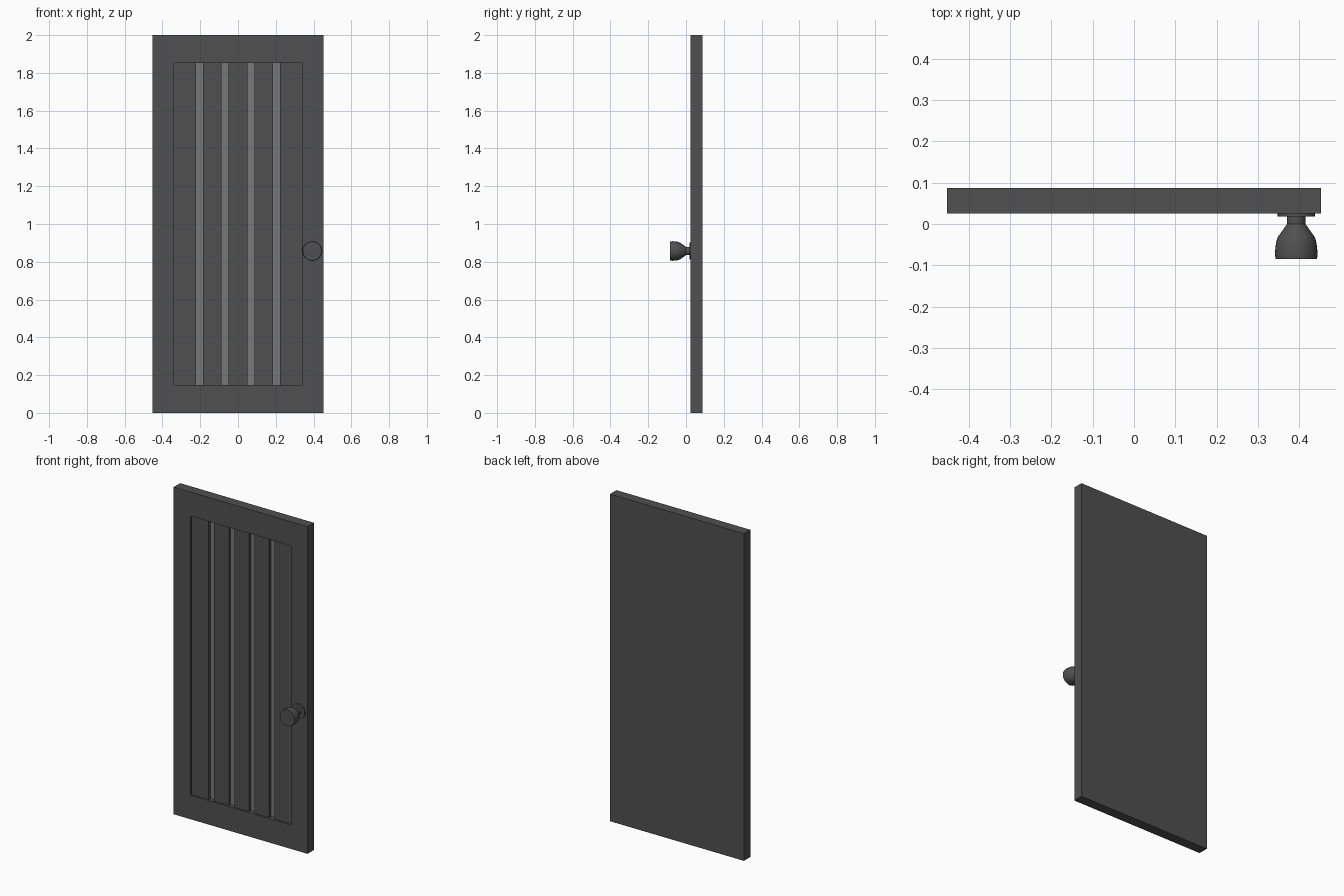
import bpy, bmesh, math
from mathutils import Vector, Matrix

cube = bpy.data.objects.get("Cube")
if cube:
    bpy.data.objects.remove(cube, do_unlink=True)


def material(name, value):
    mat = bpy.data.materials.new(name)
    mat.use_nodes = True
    colour = (value, value, value, 1)
    mat.diffuse_color = colour
    mat.node_tree.nodes["Principled BSDF"].inputs["Base Color"].default_value = colour
    return mat


def add_object(name, bm, materials):
    bmesh.ops.recalc_face_normals(bm, faces=bm.faces)
    mesh = bpy.data.meshes.new(name)
    bm.to_mesh(mesh)
    bm.free()
    obj = bpy.data.objects.new(name, mesh)
    bpy.context.collection.objects.link(obj)
    for mat in materials:
        mesh.materials.append(mat)
    return obj


dark_grey = material("dark grey", 0.08)
groove_grey = material("groove grey", 0.19)

WIDTH, HEIGHT = 0.905, 2.0
FRONT, BACK = 0.025, 0.087
PANEL_W, PANEL_H = 0.68, 1.706
RECESS, GROOVE_DEPTH, GROOVE_W = 0.010, 0.018, 0.037

# Door slab
bm = bmesh.new()
bmesh.ops.create_cube(bm, size=1)
bmesh.ops.scale(bm, vec=(WIDTH, BACK - FRONT, HEIGHT), verts=bm.verts)
bmesh.ops.translate(bm, vec=(0, (FRONT + BACK) / 2, HEIGHT / 2), verts=bm.verts)
bm.normal_update()

# Recessed panel inside the frame
panel = min(bm.faces, key=lambda f: f.normal.y)
bmesh.ops.inset_individual(bm, faces=[panel], thickness=0.1)
for v in panel.verts:
    v.co.x = math.copysign(PANEL_W / 2, v.co.x)
    v.co.z = HEIGHT / 2 + math.copysign(PANEL_H / 2, v.co.z - HEIGHT / 2)
bmesh.ops.inset_individual(bm, faces=[panel], thickness=0, depth=0)
for v in panel.verts:
    v.co.y += RECESS

# Grooves between the five boards
centres = [PANEL_W / 5 * (i - 1.5) for i in range(4)]
panel_y = FRONT + RECESS


def panel_faces():
    return [f for f in bm.faces if all(abs(v.co.y - panel_y) < 1e-5 for v in f.verts)]


for c in centres:
    for side in (-1, 1):
        faces = panel_faces()
        geom = faces + list({e for f in faces for e in f.edges})
        geom += list({v for f in faces for v in f.verts})
        bmesh.ops.bisect_plane(bm, geom=geom, plane_co=(c + side * GROOVE_W / 2, 0, 0),
                               plane_no=(1, 0, 0))
grooves = [f for f in panel_faces()
           if any(abs(f.calc_center_median().x - c) < 0.01 for c in centres)]
bmesh.ops.inset_individual(bm, faces=grooves, thickness=0, depth=0)
for f in grooves:
    f.material_index = 1
    for v in f.verts:
        v.co.y += GROOVE_DEPTH
add_object("door_panel", bm, [dark_grey, groove_grey])


# Turned parts: (radius, y) profiles spun round the handle axis
def turned(name, profile, segments=32):
    bm = bmesh.new()
    verts = [bm.verts.new((r, y, 0)) for r, y in profile]
    edges = [bm.edges.new(pair) for pair in zip(verts, verts[1:])]
    bmesh.ops.spin(bm, geom=verts + edges, cent=(0, 0, 0), axis=(0, 1, 0),
                   angle=math.tau, steps=segments)
    bmesh.ops.remove_doubles(bm, verts=bm.verts, dist=1e-5)
    obj = add_object(name, bm, [dark_grey])
    obj.location = (0.393, 0, 0.857)
    bpy.ops.object.select_all(action='DESELECT')
    obj.select_set(True)
    bpy.context.view_layer.objects.active = obj
    bpy.ops.object.shade_smooth_by_angle(angle=math.radians(30))


turned("knob_rose", [(0, FRONT), (0.045, FRONT), (0.045, 0.018), (0, 0.018)])
turned("knob", [(0, 0.02), (0.022, 0.02), (0.022, 0), (0.028, -0.008), (0.045, -0.032),
                (0.049, -0.045), (0.052, -0.072), (0.050, -0.085), (0, -0.085)])
